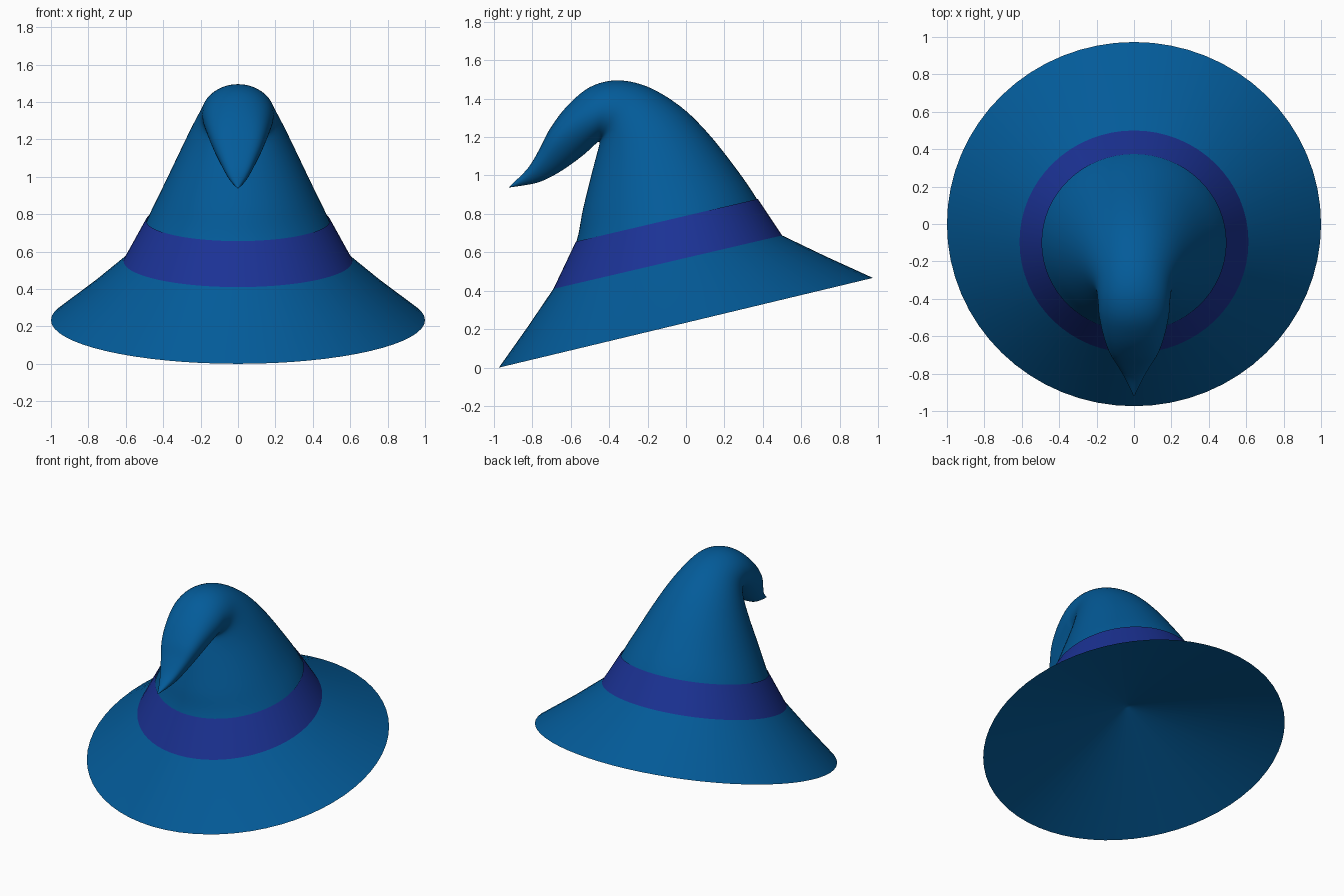
import bpy, bmesh, math
from mathutils import Vector

if "Cube" in bpy.data.objects:
    bpy.data.objects.remove(bpy.data.objects["Cube"])

SIDES = 64


def material(name, rgb):
    m = bpy.data.materials.new(name)
    m.use_nodes = True
    m.diffuse_color = (*rgb, 1)
    m.node_tree.nodes["Principled BSDF"].inputs["Base Color"].default_value = (*rgb, 1)
    return m


blue = material("hat blue", (0.001, 0.105, 0.32))
indigo = material("band indigo", (0.011, 0.032, 0.3))


def smooth_rings(rings, steps):
    """Catmull-Rom interpolation of the ring measurements."""
    out = []
    last = len(rings) - 1
    for i in range(last):
        p = [Vector(rings[min(max(i + k, 0), last)]) for k in (-1, 0, 1, 2)]
        for s in range(steps):
            t = s / steps
            out.append(p[1] + t / 2 * (p[2] - p[0]
                       + t * (2 * p[0] - 5 * p[1] + 4 * p[2] - p[3]
                              + t * (3 * (p[1] - p[2]) + p[3] - p[0]))))
    return out + [Vector(rings[-1])]


def loft(name, rings, mat, tip=None):
    """Skin ovals given as (front y, front z, back y, back z, half width, skew to back)."""
    bm = bmesh.new()
    loops = []
    for fy, fz, by, bz, w, skew in rings:
        front, back = Vector((0, fy, fz)), Vector((0, by, bz))
        mid, half = (front + back) / 2, (back - front) / 2
        loops.append([bm.verts.new(mid + half * (math.sin(a) + skew * math.cos(a) ** 2)
                                   + Vector((w * math.cos(a), 0, 0)))
                      for a in (math.tau * i / SIDES for i in range(SIDES))])
    for lo, hi in zip(loops, loops[1:]):
        for i in range(SIDES):
            j = (i + 1) % SIDES
            bm.faces.new((lo[i], lo[j], hi[j], hi[i]))
    if tip:
        point = bm.verts.new(tip)
        for i in range(SIDES):
            bm.faces.new((loops[-1][i], loops[-1][(i + 1) % SIDES], point))
    mesh = bpy.data.meshes.new(name)
    bm.to_mesh(mesh)
    bm.free()
    mesh.materials.append(mat)
    obj = bpy.data.objects.new(name, mesh)
    bpy.context.collection.objects.link(obj)
    bpy.ops.object.select_all(action="DESELECT")
    obj.select_set(True)
    bpy.context.view_layer.objects.active = obj
    bpy.ops.object.shade_smooth_by_angle(angle=math.radians(40))
    return obj


# Sloping brim and its hollow conical underside
rim = (-0.974, 0.0, 0.973, 0.467, 1.0, 0)
band_foot = (-0.69, 0.41, 0.5, 0.688, 0.612, 0)
loft("brim", [rim, (-0.824, 0.212, 0.727, 0.579, 0.793, 0), band_foot], blue)
apex = Vector((0, -0.07, 0.525))
inner = Vector((apex.y, apex.z, apex.y, apex.z, 0, 0)).lerp(Vector(rim), 0.02)
under = loft("brim_underside", [rim, inner], blue, tip=apex)
under.data.flip_normals()

# Band, closed at the top by the crown
loft("band", [band_foot, (-0.573, 0.656, 0.374, 0.878, 0.492, 0)], indigo)

# Crown that bends forward into a drooping, folded hook
crown = [(-0.65, 0.43, 0.46, 0.69, 0.57, 0),
         (-0.57, 0.656, 0.369, 0.877, 0.485, 0),
         (-0.537, 0.82, 0.25, 1.05, 0.403, 0),
         (-0.493, 1.0, 0.11, 1.225, 0.317, 0),
         (-0.467, 1.1, -0.03, 1.36, 0.257, 0),
         (-0.45, 1.165, -0.2, 1.462, 0.208, 0),
         (-0.455, 1.175, -0.36, 1.495, 0.193, 0),
         (-0.475, 1.16, -0.5, 1.46, 0.187, 0),
         (-0.53, 1.11, -0.62, 1.36, 0.167, 0.15),
         (-0.61, 1.05, -0.708, 1.243, 0.136, 0.3),
         (-0.69, 1.0, -0.764, 1.135, 0.097, 0.35),
         (-0.78, 0.961, -0.824, 1.037, 0.056, 0.3),
         (-0.915, 0.938, -0.918, 0.943, 0.004, 0)]
loft("crown", smooth_rings(crown, 5), blue, tip=(0, -0.922, 0.938))
